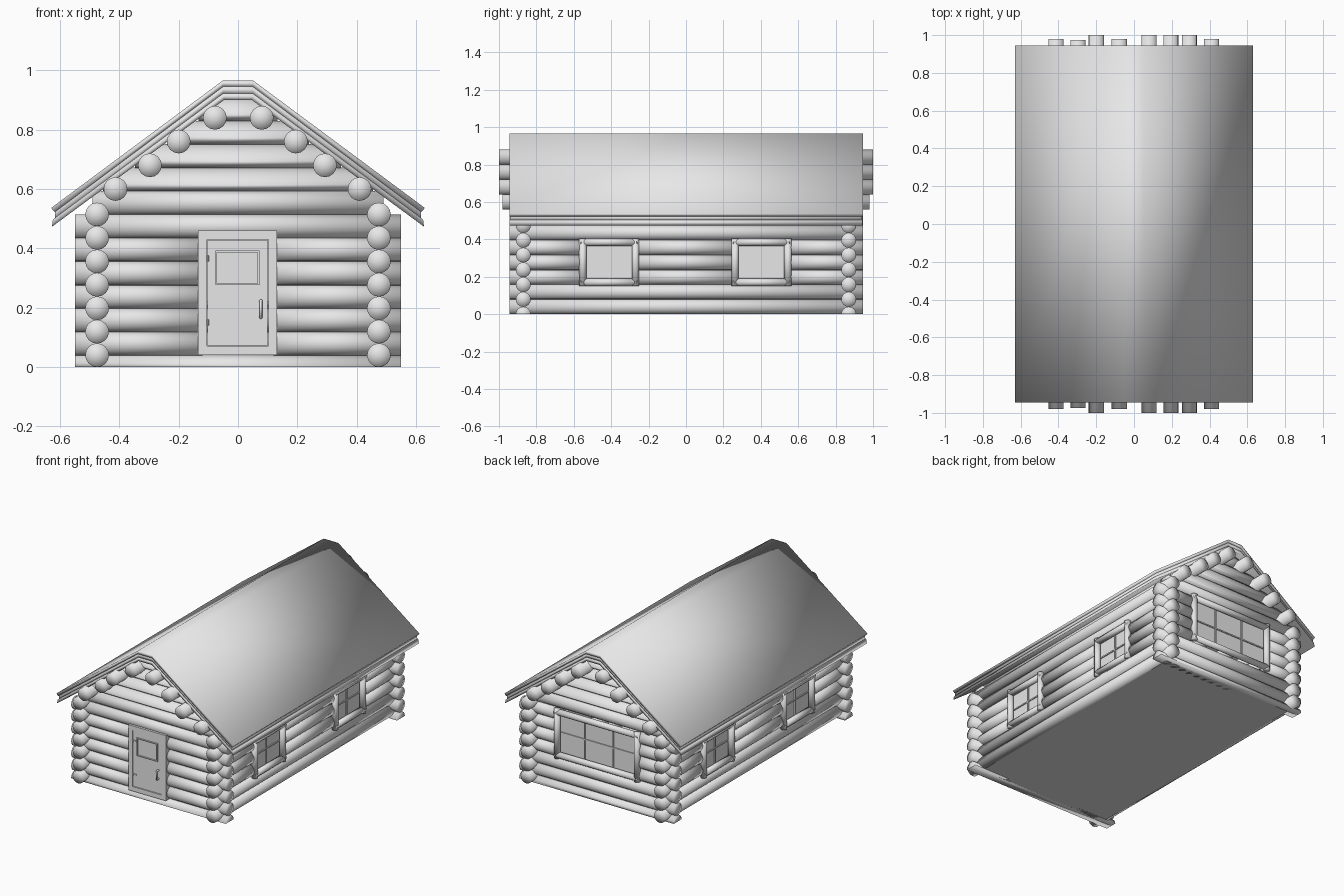
import bpy, bmesh
from math import radians
from mathutils import Matrix, Vector

cube = bpy.data.objects.get("Cube")
if cube:
    bpy.data.objects.remove(cube, do_unlink=True)

grey = bpy.data.materials.new("plain_grey")
grey.use_nodes = True
grey.diffuse_color = (0.8, 0.8, 0.8, 1)
grey.node_tree.nodes["Principled BSDF"].inputs["Base Color"].default_value = (0.8, 0.8, 0.8, 1)

R = 0.04          # log radius
PITCH = 0.079     # log spacing
WALL_X, WALL_Y = 0.475, 0.87
END_X, END_Y = 0.55, 0.945
TURN = {"x": Matrix.Rotation(radians(90), 4, "Y"),
        "y": Matrix.Rotation(radians(90), 4, "X"),
        "z": Matrix.Identity(4)}


def finish(name, bm, smooth=True):
    """Turn a bmesh into a named object."""
    bmesh.ops.recalc_face_normals(bm, faces=bm.faces[:])
    for f in bm.faces:
        f.smooth = smooth
    mesh = bpy.data.meshes.new(name)
    bm.to_mesh(mesh)
    bm.free()
    mesh.materials.append(grey)
    ob = bpy.data.objects.new(name, mesh)
    bpy.context.scene.collection.objects.link(ob)
    return ob


def log(bm, axis, a, b, centre, r=R, sides=16):
    """Cylinder along an axis from a to b; centre gives the other coordinates."""
    c = Vector(centre)
    setattr(c, axis, (a + b) / 2)
    bmesh.ops.create_cone(bm, cap_ends=True, cap_tris=True, segments=sides, radius1=r,
                          radius2=r, depth=b - a, matrix=Matrix.Translation(c) @ TURN[axis])


def box(bm, lo, hi):
    lo, hi = Vector(lo), Vector(hi)
    bmesh.ops.create_cube(bm, size=1, matrix=Matrix.Translation((lo + hi) / 2)
                          @ Matrix.Diagonal((hi - lo).to_4d()))


def clip(bm, point, normal):
    """Cut away everything on the normal's side and close the cut."""
    bmesh.ops.bisect_plane(bm, geom=bm.verts[:] + bm.edges[:] + bm.faces[:],
                           plane_co=point, plane_no=normal, clear_outer=True)
    bmesh.ops.holes_fill(bm, edges=[e for e in bm.edges if e.is_boundary], sides=0)


def split_log(bm, axis, end, centre, gaps):
    """Log from -end to end, interrupted by openings."""
    start = -end
    for a, b in gaps:
        log(bm, axis, start, a, centre)
        start = b
    log(bm, axis, start, end, centre)


# Side walls with two window openings each
SIDE_GAPS = [(-0.55, -0.27), (0.26, 0.55)]
for s, side in ((1, "left"), (-1, "right")):
    bm = bmesh.new()
    for i in range(7):
        split_log(bm, "y", END_Y, (s * WALL_X, 0, 0.04 + i * PITCH),
                  SIDE_GAPS if i in (2, 3, 4) else [])
    finish(side + "_wall_logs", bm)

# End walls with the door and large window openings, and gables under the roof
SLOPE = 0.737
for s, side in ((-1, "front"), (1, "back")):
    bm = bmesh.new()
    log(bm, "x", -END_X, END_X, (0, s * WALL_Y, 0))
    clip(bm, (0, 0, 0), (0, 0, -1))
    finish(side + "_sill_log", bm)

    bm = bmesh.new()
    for i in range(1, 7):
        if s < 0:
            gaps = [(-0.12, 0.12)] if i < 6 else []
        else:
            gaps = [(-0.29, 0.29)] if i > 2 else []
        split_log(bm, "x", END_X, (0, s * WALL_Y, i * PITCH), gaps)
    finish(side + "_wall_logs", bm)

    bm = bmesh.new()
    for i in range(7, 12):
        z = i * PITCH
        half = min(0.49, 0.05 + (0.93 - z) / SLOPE)
        log(bm, "x", -half, half, (0, s * WALL_Y, z))
    for k in (-1, 1):
        clip(bm, (k * 0.05, 0, 0.91), (k * SLOPE, 0, 1))
    finish(side + "_gable_logs", bm)

# Roof-bearing logs poking out of the gables
bm = bmesh.new()
for x, z, end in ((-0.413, 0.6, 0.98), (-0.297, 0.68, 0.975), (-0.2, 0.76, 1.0),
                  (-0.078, 0.84, 0.98), (0.08, 0.84, 1.0), (0.195, 0.76, 1.0),
                  (0.293, 0.68, 1.0), (0.41, 0.6, 0.98)):
    log(bm, "y", -end, end, (x, 0, z))
finish("roof_purlins", bm)


def roof_layer(name, top, bottom, half_len):
    """Extrude a flat-topped chevron; top and bottom run from ridge to eave."""
    right = top + bottom[::-1]
    outline = [(-x, z) for x, z in top[::-1]] + right + [(-x, z) for x, z in bottom]
    bm = bmesh.new()
    verts = [bm.verts.new((x, -half_len, z)) for x, z in outline]
    face = bm.faces.new(verts)
    out = bmesh.ops.extrude_face_region(bm, geom=[face])
    moved = [v for v in out["geom"] if isinstance(v, bmesh.types.BMVert)]
    bmesh.ops.translate(bm, verts=moved, vec=(0, 2 * half_len, 0))
    finish(name, bm)


# Roof covering, boards and the lower deck
roof_layer("roof_covering", [(0.052, 0.965), (0.63, 0.536)], [(0.05, 0.945), (0.618, 0.522)], END_Y)
roof_layer("roof_boards", [(0.05, 0.947), (0.617, 0.524)], [(0.05, 0.92), (0.617, 0.497)], 0.94)
roof_layer("roof_deck", [(0.05, 0.922), (0.624, 0.497)], [(0.047, 0.9), (0.627, 0.473)], 0.943)

# Floor
bm = bmesh.new()
box(bm, (-WALL_X, -WALL_Y, 0), (WALL_X, WALL_Y, 0.02))
finish("floor", bm, False)


def window(name, axis, depth, a, b, z0, z1, cols):
    """Log-framed window; axis runs along the wall, depth is the wall coordinate."""
    def at(u, d, z):
        return (u, d, z) if axis == "x" else (d, u, z)
    r = 0.02
    sign = 1 if depth > 0 else -1
    d = depth + sign * 0.032
    bm = bmesh.new()
    for u in (a + r, b - r):
        log(bm, "z", z0, z1, at(u, d, 0), r, 10)
    for z in (z0 + r, z1 - r):
        log(bm, axis, a + 0.008, b - 0.008, at(0, d, z), r, 10)
    finish(name + "_frame", bm)

    bm = bmesh.new()
    def slab(u0, u1, za, zb, thick):
        lo, hi = sorted((depth, depth + sign * thick))
        box(bm, at(u0, lo, za), at(u1, hi, zb))
    slab(a + r, b - r, z0 + r, z1 - r, 0.01)
    finish(name + "_pane", bm, False)
    bm = bmesh.new()
    m = 0.004
    for i in range(1, cols):
        u = a + (b - a) * i / cols
        slab(u - m, u + m, z0 + r, z1 - r, 0.018)
    mid = (z0 + z1) / 2
    slab(a + r, b - r, mid - m, mid + m, 0.016)
    finish(name + "_bars", bm, False)


for s, side in ((1, "left"), (-1, "right")):
    window(side + "_front_window", "y", s * WALL_X, -0.572, -0.25, 0.15, 0.405, 2)
    window(side + "_rear_window", "y", s * WALL_X, 0.242, 0.565, 0.15, 0.405, 2)
window("back_window", "x", WALL_Y, -0.305, 0.305, 0.2, 0.515, 3)


def ring(bm, x0, x1, z0, z1, w, y0, y1):
    """Rectangular frame of bar width w."""
    for a, b in ((x0, x0 + w), (x1 - w, x1)):
        box(bm, (a, y0, z0), (b, y1, z1))
    for a, b in ((z0, z0 + w), (z1 - w, z1)):
        box(bm, (x0 + w, y0, a), (x1 - w, y1, b))


# Door: casing, leaf, window trim and pane
bm = bmesh.new()
ring(bm, -0.135, 0.132, 0.04, 0.46, 0.03, -0.922, -0.86)
finish("door_casing", bm, False)
bm = bmesh.new()
box(bm, (-0.103, -0.918, 0.072), (0.1, -0.87, 0.428))
finish("door_leaf", bm, False)
bm = bmesh.new()
ring(bm, -0.076, 0.072, 0.276, 0.392, 0.006, -0.925, -0.915)
finish("door_window_trim", bm, False)

# Hinges and handle
bm = bmesh.new()
for z in (0.15, 0.365):
    log(bm, "z", z - 0.01, z + 0.01, (-0.102, -0.924, 0), 0.004, 8)
    box(bm, (-0.1, -0.922, z - 0.004), (-0.08, -0.917, z + 0.004))
finish("door_hinges", bm, False)
bm = bmesh.new()
log(bm, "z", 0.165, 0.225, (0.077, -0.934, 0), 0.005, 8)
for z in (0.168, 0.222):
    log(bm, "y", -0.936, -0.915, (0.077, 0, z), 0.006, 8)
finish("door_handle", bm)
